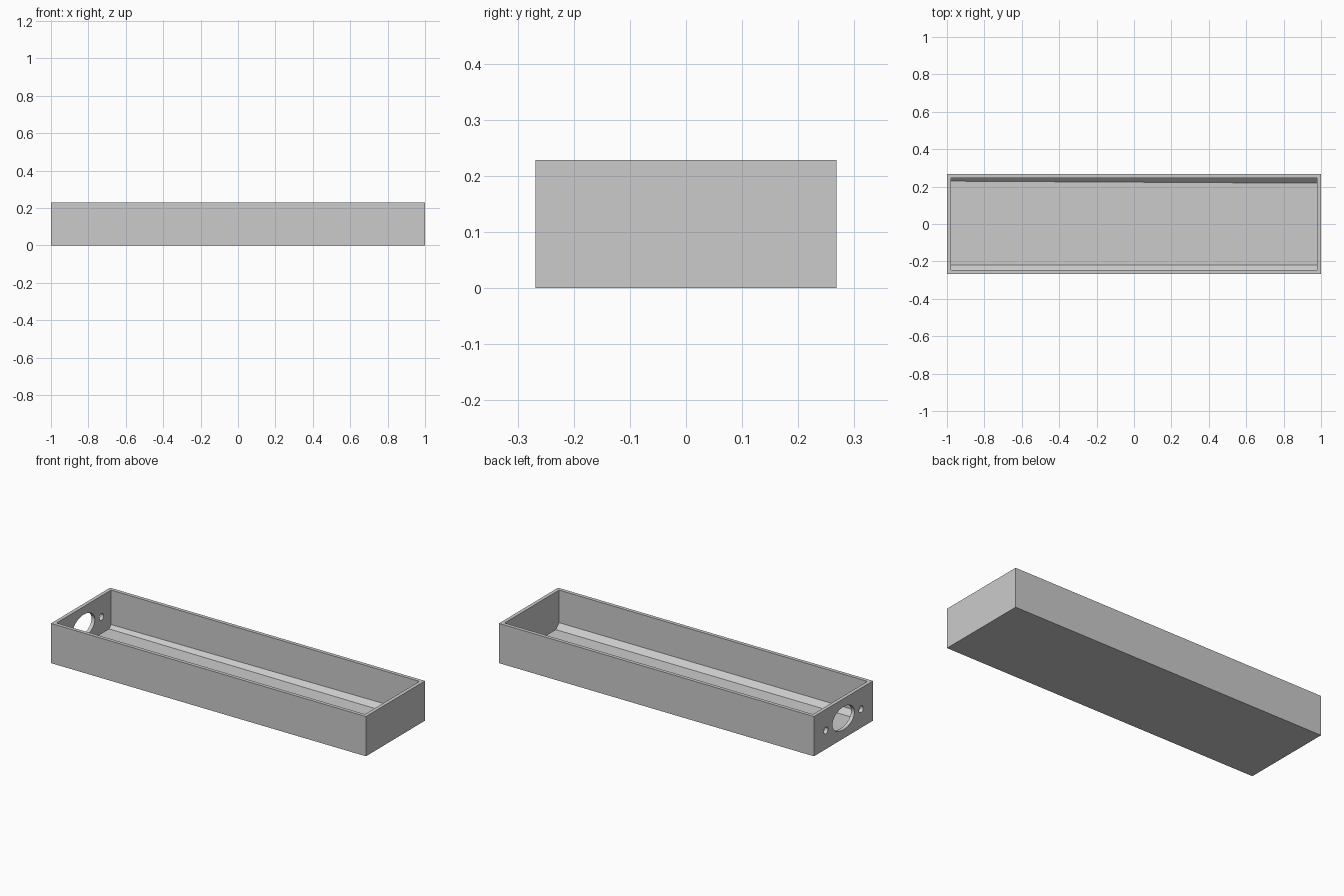
import bpy, bmesh
from math import cos, sin, pi

cube = bpy.data.objects.get("Cube")
if cube:
    bpy.data.objects.remove(cube, do_unlink=True)

grey = bpy.data.materials.new("plain grey")
grey.use_nodes = True
colour = (0.6, 0.6, 0.6, 1)
grey.diffuse_color = colour
grey.node_tree.nodes["Principled BSDF"].inputs["Base Color"].default_value = colour

LENGTH, DEPTH, HEIGHT = 2.0, 0.536, 0.228
WALL, FLOOR = 0.021, 0.012
end_x, side_y = LENGTH / 2, DEPTH / 2
inner_x, inner_y = end_x - WALL, side_y - WALL


def loft(name, x0, ring0, x1, ring1):
    """Solid between two (y, z) outlines placed at x0 and x1."""
    bm = bmesh.new()
    a = [bm.verts.new((x0, y, z)) for y, z in ring0]
    b = [bm.verts.new((x1, y, z)) for y, z in ring1]
    bm.faces.new(a)
    bm.faces.new(b)
    for i in range(len(a)):
        j = (i + 1) % len(a)
        bm.faces.new((a[i], a[j], b[j], b[i]))
    bmesh.ops.recalc_face_normals(bm, faces=bm.faces)
    mesh = bpy.data.meshes.new(name)
    bm.to_mesh(mesh)
    bm.free()
    mesh.materials.append(grey)
    obj = bpy.data.objects.new(name, mesh)
    bpy.context.collection.objects.link(obj)
    return obj


def cut(target, cutter):
    cutter.hide_render = True
    mod = target.modifiers.new("cut", "BOOLEAN")
    mod.operation = "DIFFERENCE"
    mod.solver = "EXACT"
    mod.object = cutter
    bpy.context.view_layer.objects.active = target
    bpy.ops.object.modifier_apply(modifier=mod.name)
    bpy.data.objects.remove(cutter, do_unlink=True)


def cavity_outline(back_slope):
    """Inner section with a sloped strip along the foot of each long wall."""
    top, front_slope = HEIGHT + 0.1, 0.029
    return [(-inner_y, top), (-inner_y, FLOOR + front_slope),
            (-inner_y + front_slope, FLOOR), (inner_y - back_slope, FLOOR),
            (inner_y, FLOOR + back_slope), (inner_y, top)]


def oval(y, z, ry, rz, sides=48):
    return [(y + ry * cos(2 * pi * i / sides), z + rz * sin(2 * pi * i / sides))
            for i in range(sides)]


# Open tray
outline = [(-side_y, 0), (side_y, 0), (side_y, HEIGHT), (-side_y, HEIGHT)]
tray = loft("tray", -end_x, outline, end_x, outline)
cut(tray, loft("cavity", -inner_x, cavity_outline(0.018),
               inner_x, cavity_outline(0.029)))

# Central opening and two screw holes in the right end wall
for y, z, ry, rz in ((0, 0.116, 0.1, 0.066),
                     (-0.16, 0.107, 0.019, 0.019),
                     (0.16, 0.107, 0.019, 0.019)):
    hole = oval(y, z, ry, rz)
    cut(tray, loft("hole", -end_x - 0.1, hole, -inner_x + 0.05, hole))

# Smooth hole walls, crisp box edges
bpy.ops.object.select_all(action="DESELECT")
tray.select_set(True)
bpy.context.view_layer.objects.active = tray
bpy.ops.object.shade_smooth_by_angle(angle=pi / 6)
